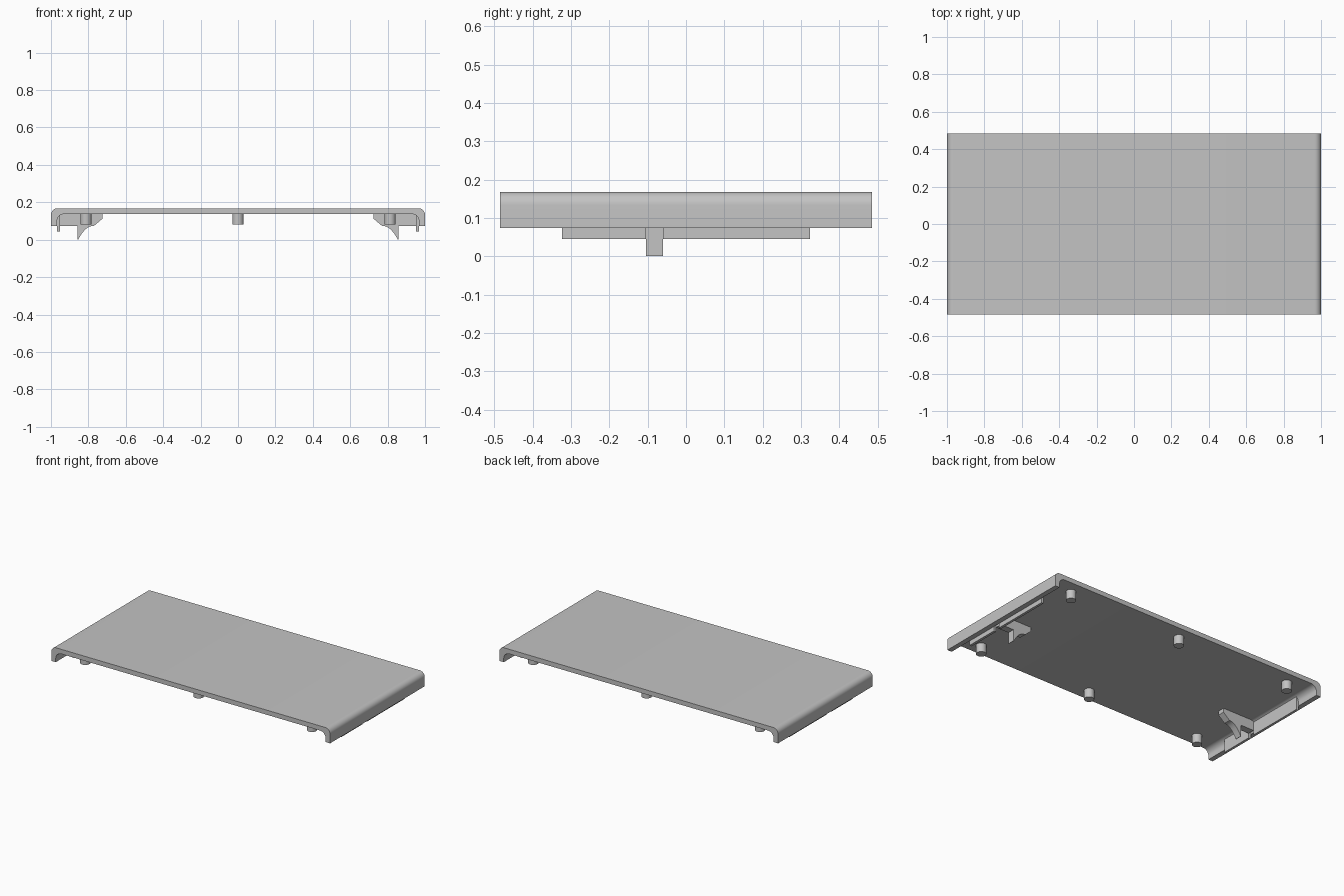
import bpy
import bmesh
import math

cube = bpy.data.objects.get("Cube")
if cube:
    bpy.data.objects.remove(cube, do_unlink=True)

# Single grey plastic
grey = bpy.data.materials.new("grey plastic")
grey.use_nodes = True
colour = (0.55, 0.55, 0.55, 1)
grey.diffuse_color = colour
grey.node_tree.nodes["Principled BSDF"].inputs["Base Color"].default_value = colour

HALF_DEPTH = 0.485
TOP, PLATE_BOTTOM, RIM = 0.168, 0.138, 0.074
INNER = 0.968            # inside face of the side walls
HOOK_Y = (-0.105, -0.06)


def finish(bm, name):
    bmesh.ops.recalc_face_normals(bm, faces=bm.faces[:])
    mesh = bpy.data.meshes.new(name)
    bm.to_mesh(mesh)
    bm.free()
    mesh.materials.append(grey)
    obj = bpy.data.objects.new(name, mesh)
    bpy.context.collection.objects.link(obj)
    bpy.ops.object.select_all(action="DESELECT")
    obj.select_set(True)
    bpy.context.view_layer.objects.active = obj
    bpy.ops.object.shade_smooth_by_angle(angle=math.radians(30))
    return obj


def extrude_profile(name, profile, y0, y1):
    """Extrude a closed x-z outline from y0 to y1."""
    bm = bmesh.new()
    face = bm.faces.new([bm.verts.new((x, y0, z)) for x, z in profile])
    new = bmesh.ops.extrude_face_region(bm, geom=[face])["geom"]
    verts = [v for v in new if isinstance(v, bmesh.types.BMVert)]
    bmesh.ops.translate(bm, verts=verts, vec=(0, y1 - y0, 0))
    return finish(bm, name)


def arc(cx, cz, radius, steps=8):
    """Quarter circle from pointing up to pointing right."""
    angles = [math.pi / 2 * i / steps for i in range(steps + 1)]
    return [(cx + radius * math.sin(a), cz + radius * math.cos(a)) for a in angles]


def mirrored(points):
    return [(-x, z) for x, z in reversed(points)]


# Cover: flat plate with rounded, turned-down sides, open at front and back
outer_r, inner_r = 0.035, 0.04
outer = arc(1 - outer_r, TOP - outer_r, outer_r) + [(1, RIM)]
inner = arc(INNER - inner_r, PLATE_BOTTOM - inner_r, inner_r) + [(INNER, RIM)]
half = outer + inner[::-1]
extrude_profile("cover_shell", half + mirrored(half), -HALF_DEPTH, HALF_DEPTH)

# Hook outline: block against the wall with a curved claw pointing down
claw = [(0.77 + 0.085 * i / 8, RIM * (1 - (i / 8) ** 2.2)) for i in range(9)]
hook = [(0.952, 0.139), (0.725, 0.139), (0.725, 0.112)] + claw
hook += [(0.858, 0), (0.858, RIM), (0.952, RIM)]

# Locating lip outline, inside the wall
lip = [(0.952, 0.045), (INNER, 0.045), (INNER, 0.117), (0.952, 0.132)]

for side, sign in (("left", 1), ("right", -1)):
    def placed(points):
        return [(sign * x, z) for x, z in points]
    extrude_profile(side + "_hook", placed(hook), *HOOK_Y)
    extrude_profile(side + "_lip_front", placed(lip), -0.323, HOOK_Y[0])
    extrude_profile(side + "_lip_back", placed(lip), HOOK_Y[1], 0.323)

# Pegs: two rows of three under the plate
for row, y in (("front", -0.403), ("back", 0.403)):
    for place, x in (("right", -0.813), ("middle", 0), ("left", 0.813)):
        bm = bmesh.new()
        bmesh.ops.create_cone(bm, cap_ends=True, segments=32, radius1=0.03,
                              radius2=0.03, depth=0.06)
        bmesh.ops.translate(bm, verts=bm.verts[:], vec=(x, y, 0.11))
        finish(bm, f"{row}_{place}_peg")
